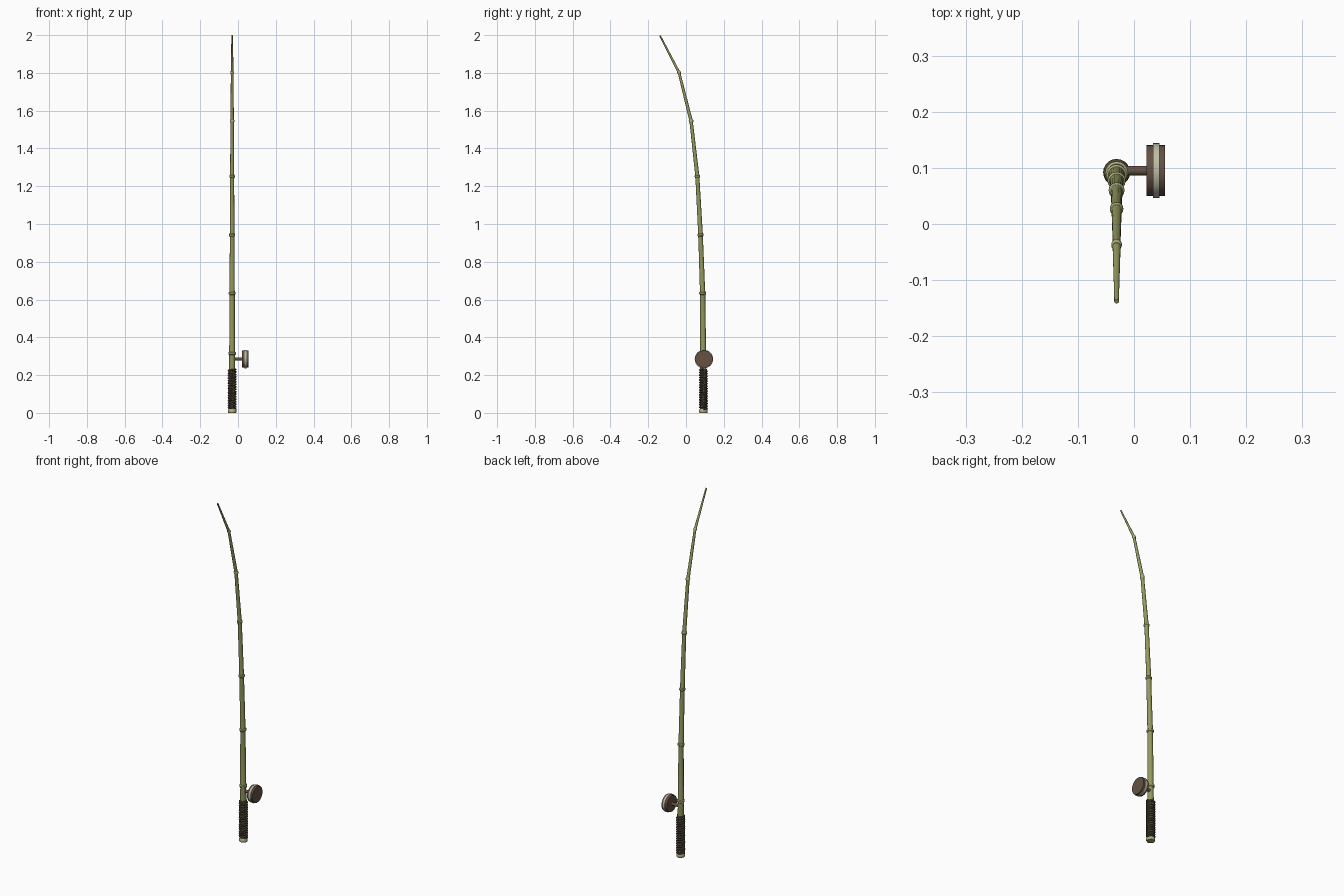
import bpy, bmesh, math
from mathutils import Vector, Matrix

if "Cube" in bpy.data.objects:
    bpy.data.objects.remove(bpy.data.objects["Cube"])

X0, Y0 = -0.031, 0.092   # axis of the rod at the handle


def material(name, rgb):
    m = bpy.data.materials.new(name)
    m.diffuse_color = (*rgb, 1)
    m.use_nodes = True
    m.node_tree.nodes["Principled BSDF"].inputs["Base Color"].default_value = m.diffuse_color
    return m


BAMBOO = material("bamboo", (0.30, 0.32, 0.11))
NODE = material("bamboo_node", (0.42, 0.43, 0.20))
WRAP = material("dark_wrap", (0.07, 0.055, 0.035))
WOOD = material("reel_wood", (0.13, 0.085, 0.055))
LINE = material("fishing_line", (0.50, 0.50, 0.38))


def lathe(name, start, end, profile, sides, mat):
    """Spin (distance, radius) pairs about the line from start to end, capped."""
    start, end = Vector(start), Vector(end)
    rot = (end - start).to_track_quat('Z', 'Y').to_matrix().to_4x4()
    bm = bmesh.new()
    rings = [[bm.verts.new((r * math.cos(2 * math.pi * i / sides),
                            r * math.sin(2 * math.pi * i / sides), d))
              for i in range(sides)] for d, r in profile]
    for a, b in zip(rings, rings[1:]):
        for i in range(sides):
            j = (i + 1) % sides
            bm.faces.new((a[i], a[j], b[j], b[i]))
    bm.faces.new(rings[0][::-1])
    bm.faces.new(rings[-1])
    bm.transform(Matrix.Translation(start) @ rot)
    me = bpy.data.meshes.new(name)
    bm.to_mesh(me)
    bm.free()
    me.materials.append(mat)
    ob = bpy.data.objects.new(name, me)
    bpy.context.collection.objects.link(ob)
    bpy.context.view_layer.objects.active = ob
    ob.select_set(True)
    bpy.ops.object.shade_smooth_by_angle(angle=math.radians(35))
    ob.select_set(False)
    return ob


# Bamboo rod: straight tapering segments between the nodes (y, z, radius)
path = [(0.092, 0.0, 0.0175), (0.091, 0.315, 0.0155), (0.088, 0.633, 0.0138),
        (0.077, 0.942, 0.0122), (0.060, 1.253, 0.0107), (0.027, 1.545, 0.0090),
        (-0.037, 1.802, 0.0070), (-0.138, 1.998, 0.0042)]
pts = [Vector((X0, y, z)) for y, z, r in path]
for k in range(len(path) - 1):
    r0, r1 = path[k][2], path[k + 1][2]
    n = (pts[k + 1] - pts[k]).length
    flare = 1.0 if k == len(path) - 2 else 1.15
    lathe(f"rod_segment_{k + 1}", pts[k], pts[k + 1],
          [(0, r0 * 1.12), (0.015, r0), (n - 0.015, r1), (n, r1 * flare)], 16, BAMBOO)

# Raised ring at each node
for k in range(1, len(path) - 1):
    r = path[k][2]
    d = (pts[k + 1] - pts[k - 1]).normalized()
    lathe(f"node_ring_{k}", pts[k] - d * 0.008, pts[k] + d * 0.008,
          [(0, r * 1.05), (0.004, r * 1.33), (0.012, r * 1.33), (0.016, r * 1.05)],
          16, NODE)

# Butt cap under the handle
lathe("butt_cap", (X0, Y0, 0), (X0, Y0, 0.02),
      [(0, 0.0205), (0.004, 0.0225), (0.014, 0.0225), (0.02, 0.019)], 16, NODE)

# Handle core and the cord wound round it
lathe("handle_core", (X0, Y0, 0.015), (X0, Y0, 0.232),
      [(0, 0.0188), (0.217, 0.0188)], 16, WRAP)
turns, steps = 16, 20
cu = bpy.data.curves.new("handle_cord", 'CURVE')
cu.dimensions = '3D'
cu.bevel_depth = 0.0050
cu.bevel_resolution = 1
cu.use_fill_caps = True
sp = cu.splines.new('POLY')
sp.points.add(turns * steps)
for i, p in enumerate(sp.points):
    a = 2 * math.pi * i / steps
    p.co = (X0 + 0.019 * math.cos(a), Y0 + 0.019 * math.sin(a),
            0.020 + 0.210 * i / (turns * steps), 1)
cu.materials.append(WRAP)
bpy.context.collection.objects.link(bpy.data.objects.new("handle_cord", cu))

# Reel on its side stem
C = (0.0, 0.095, 0.285)


def reel_part(name, x0, x1, r, sides, mat):
    lathe(name, (x0, C[1], C[2]), (x1, C[1], C[2]), [(0, r), (x1 - x0, r)], sides, mat)


reel_part("reel_stem", X0, 0.024, 0.0085, 16, WOOD)
reel_part("reel_inner_plate", 0.022, 0.034, 0.0455, 32, WOOD)
reel_part("reel_line", 0.034, 0.045, 0.049, 32, LINE)
reel_part("reel_outer_plate", 0.045, 0.055, 0.0455, 32, WOOD)
